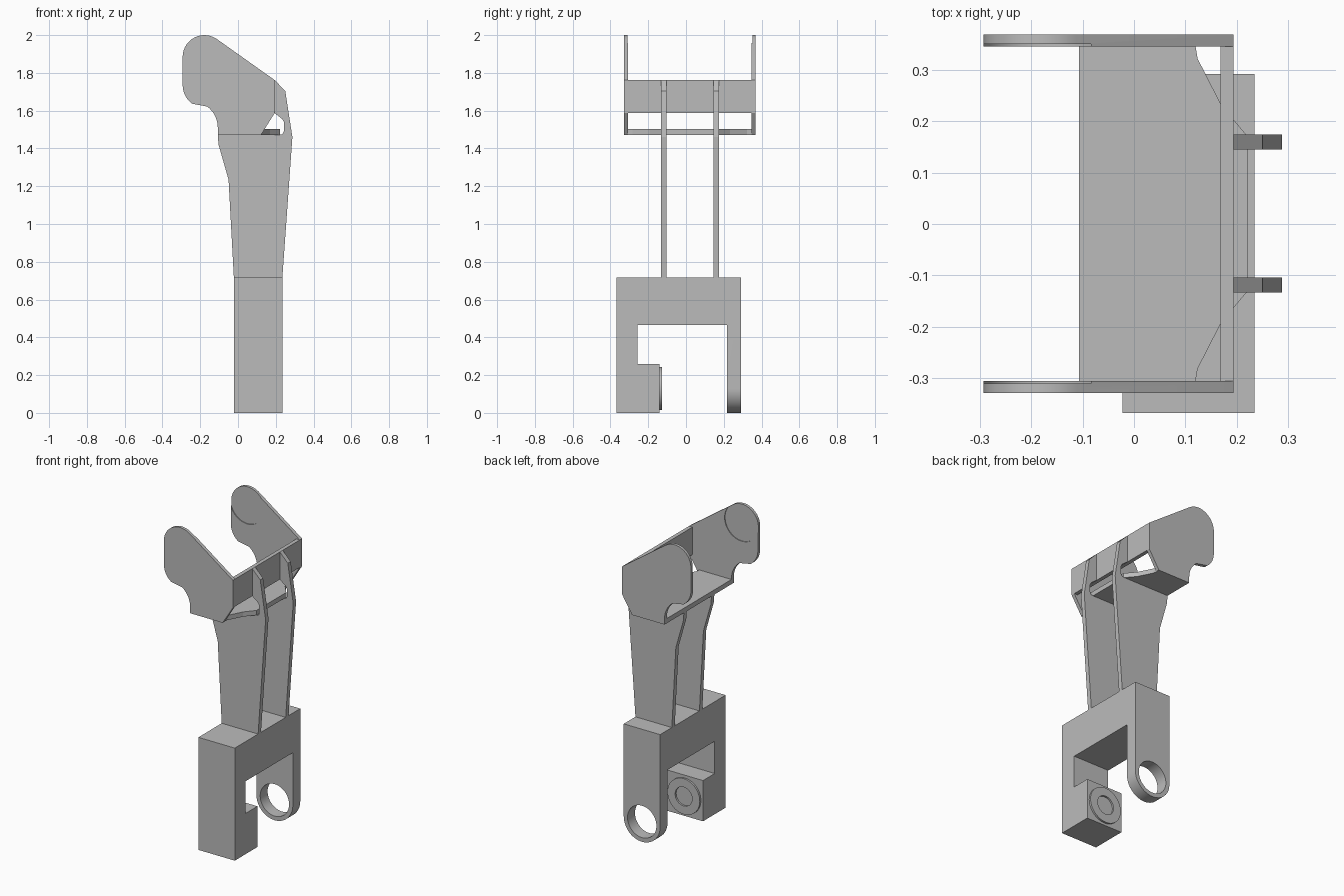
import bpy
import bmesh
from math import cos, sin, radians
from mathutils import Vector

cube = bpy.data.objects.get("Cube")
if cube:
    bpy.data.objects.remove(cube, do_unlink=True)

grey = bpy.data.materials.new("plain grey")
grey.use_nodes = True
GREY = (0.5, 0.5, 0.5, 1)
grey.diffuse_color = GREY
grey.node_tree.nodes["Principled BSDF"].inputs["Base Color"].default_value = GREY


def prism(name, profile, axis, start, end):
    """Extrude a 2D profile along an axis; the profile uses the other two axes in order."""
    def place(point, depth):
        coords = list(point)
        coords.insert("xyz".index(axis), depth)
        return Vector(coords)
    bm = bmesh.new()
    face = bm.faces.new([bm.verts.new(place(p, start)) for p in profile])
    grown = bmesh.ops.extrude_face_region(bm, geom=[face])["geom"]
    bmesh.ops.translate(bm, vec=place((0, 0), end - start),
                        verts=[g for g in grown if isinstance(g, bmesh.types.BMVert)])
    bmesh.ops.recalc_face_normals(bm, faces=bm.faces)
    mesh = bpy.data.meshes.new(name)
    bm.to_mesh(mesh)
    bm.free()
    mesh.materials.append(grey)
    obj = bpy.data.objects.new(name, mesh)
    bpy.context.collection.objects.link(obj)
    return obj


def arc(cx, cz, radius, first, last, steps):
    angles = [radians(first + (last - first) * i / steps) for i in range(steps + 1)]
    return [(cx + radius * cos(a), cz + radius * sin(a)) for a in angles]


def circle(cx, cz, radius):
    return arc(cx, cz, radius, 0, 360, 48)[:-1]


def combine(target, tool, operation):
    """Apply a boolean and discard the tool."""
    mod = target.modifiers.new("combine", "BOOLEAN")
    mod.object, mod.operation, mod.solver = tool, operation, "EXACT"
    bpy.context.view_layer.objects.active = target
    bpy.ops.object.modifier_apply(modifier=mod.name)
    bpy.data.objects.remove(tool, do_unlink=True)


def smooth(obj):
    bpy.ops.object.select_all(action="DESELECT")
    obj.select_set(True)
    bpy.context.view_layer.objects.active = obj
    bpy.ops.object.shade_smooth_by_angle(angle=radians(25))


# Clamp base: hooked block plus a round-ended leg with a through hole
X0, X1 = -0.022, 0.235
PIN_X, PIN_Z = (X0 + X1) / 2, (X1 - X0) / 2
base = prism("clamp_base", [(-0.368, 0), (-0.14, 0), (-0.14, 0.26), (-0.258, 0.26),
                            (-0.258, 0.465), (0.25, 0.465), (0.25, 0.718),
                            (-0.368, 0.718)], "x", X0, X1)
leg = prism("pivot_leg", arc(PIN_X, PIN_Z, PIN_Z, 180, 360, 28)
            + [(X1, 0.718), (X0, 0.718)], "y", 0.217, 0.292)
combine(base, leg, "UNION")
combine(base, prism("pivot_hole", circle(PIN_X, PIN_Z, 0.102), "y", 0.1, 0.4), "DIFFERENCE")
smooth(base)

# Raised boss with a shallow round recess
boss = prism("pivot_boss", circle(PIN_X, PIN_Z, 0.114), "y", -0.15, -0.128)
combine(boss, prism("boss_recess", circle(PIN_X, PIN_Z, 0.06), "y", -0.139, -0.1), "DIFFERENCE")
smooth(boss)

# Two upright ribs that hook around the tray up to the back wall
rib = [(X0, 0.718), (X1, 0.718), (0.288, 1.46), (0.25, 1.705), (0.194, 1.762),
       (0.194, 1.587), (0.235, 1.555), (0.243, 1.54), (0.243, 1.49), (0.236, 1.476),
       (0.22, 1.472), (-0.107, 1.472), (-0.103, 1.42), (-0.05, 1.235)]
for name, y in (("right_rib", -0.133), ("left_rib", 0.145)):
    prism(name, rib, "y", y, y + 0.029)

# Tray floor with tapered corners
MID = 0.02
half = [(-0.107, 0.326), (0.12, 0.326), (0.124, 0.302), (0.17, 0.212), (0.222, 0.15)]
prism("tray_floor", [(x, MID + y) for x, y in half]
      + [(x, MID - y) for x, y in reversed(half)], "z", 1.472, 1.502)

# Back wall
prism("back_wall", [(0.169, 1.587), (0.194, 1.587), (0.194, 1.762), (0.169, 1.762)],
      "y", MID - 0.326, MID + 0.326)

# End plates with round heads and a shallow round recess on the inner face
HEAD = (-0.178, 1.885)
plate = ([(-0.107, 1.472), (0.122, 1.472), (0.194, 1.587), (0.194, 1.762)]
         + arc(*HEAD, 0.115, 55, 180, 14)
         + arc(-0.173, 1.735, 0.12, 180, 235, 6)
         + arc(-0.247, 1.51, 0.14, 53, 0, 8))
for name, side in (("left_end_plate", 1), ("right_end_plate", -1)):
    end = prism(name, plate, "y", MID + side * 0.326, MID + side * 0.349)
    cutter = prism("head_recess", circle(*HEAD, 0.12), "y", MID + side * 0.3, MID + side * 0.331)
    combine(end, cutter, "DIFFERENCE")
    smooth(end)
